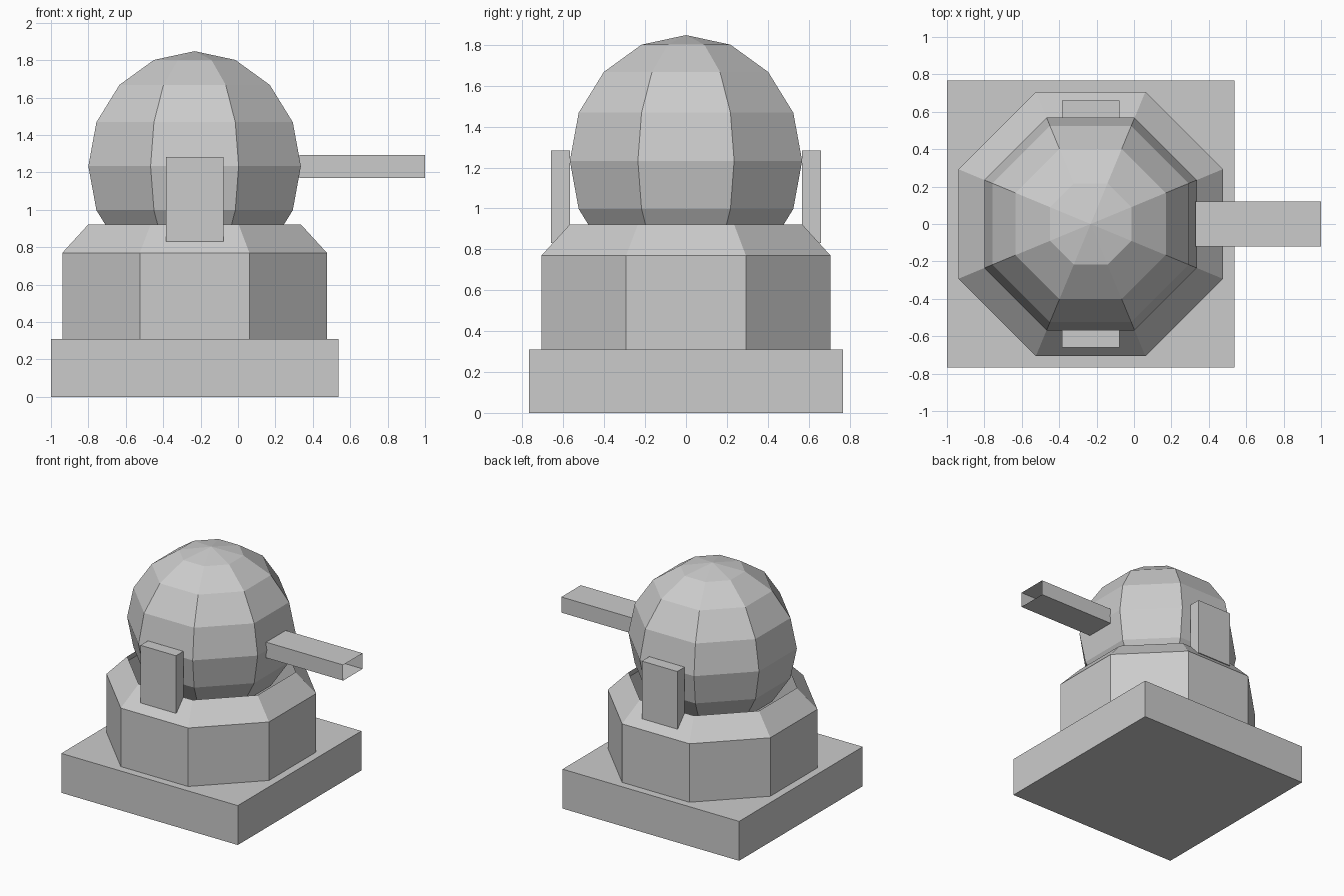
import bpy, bmesh, math
from mathutils import Matrix, Vector

if "Cube" in bpy.data.objects:
    bpy.data.objects.remove(bpy.data.objects["Cube"], do_unlink=True)

CX = -0.232             # turret axis
SIDES = 8
HALF_STEP = math.pi / SIDES

grey = bpy.data.materials.new("grey")
grey.use_nodes = True
grey.diffuse_color = (0.6, 0.6, 0.6, 1)
grey.node_tree.nodes["Principled BSDF"].inputs["Base Color"].default_value = (0.6, 0.6, 0.6, 1)


def finish(name, bm):
    mesh = bpy.data.meshes.new(name)
    bm.to_mesh(mesh)
    bm.free()
    mesh.materials.append(grey)
    obj = bpy.data.objects.new(name, mesh)
    bpy.context.collection.objects.link(obj)
    return obj


def box(name, low, high, open_ends=False):
    low, high = Vector(low), Vector(high)
    bm = bmesh.new()
    bmesh.ops.create_cube(bm, size=1)
    if open_ends:
        ends = [f for f in bm.faces if abs(f.normal.x) > 0.9]
        bmesh.ops.delete(bm, geom=ends, context='FACES_ONLY')
    bmesh.ops.scale(bm, vec=high - low, verts=bm.verts)
    bmesh.ops.translate(bm, vec=(low + high) / 2, verts=bm.verts)
    return finish(name, bm)


def octagon_shell(name, profile):
    """Open eight-sided shell through (apothem, height) pairs."""
    bm = bmesh.new()
    rings = []
    for apothem, z in profile:
        r = apothem / math.cos(HALF_STEP)
        angles = [HALF_STEP * (2 * i + 1) for i in range(SIDES)]
        rings.append([bm.verts.new((CX + r * math.cos(a), r * math.sin(a), z)) for a in angles])
    for a, b in zip(rings, rings[1:]):
        for i in range(SIDES):
            j = (i + 1) % SIDES
            bm.faces.new((a[i], a[j], b[j], b[i]))
    return finish(name, bm)


# Square plinth and chamfered octagonal collar
box("base_plinth", (-1, -0.768, 0), (0.536, 0.768, 0.31))
octagon_shell("octagonal_collar", [(0.707, 0.31), (0.707, 0.77), (0.568, 0.922)])

# Faceted dome head
bm = bmesh.new()
bmesh.ops.create_uvsphere(bm, u_segments=SIDES, v_segments=8, radius=0.615)
place = Matrix.Translation((CX, 0, 1.233)) @ Matrix.Rotation(HALF_STEP, 4, 'Z')
bmesh.ops.transform(bm, matrix=place, verts=bm.verts)
finish("turret_ball", bm)

# Upright plates on both sides
for name, y0, y1 in (("front_plate", -0.66, -0.568), ("back_plate", 0.568, 0.66)):
    box(name, (CX - 0.154, y0, 0.83), (CX + 0.154, y1, 1.283))

# Hollow square barrel
box("barrel", (0.33, -0.121, 1.17), (1, 0.121, 1.293), open_ends=True)
